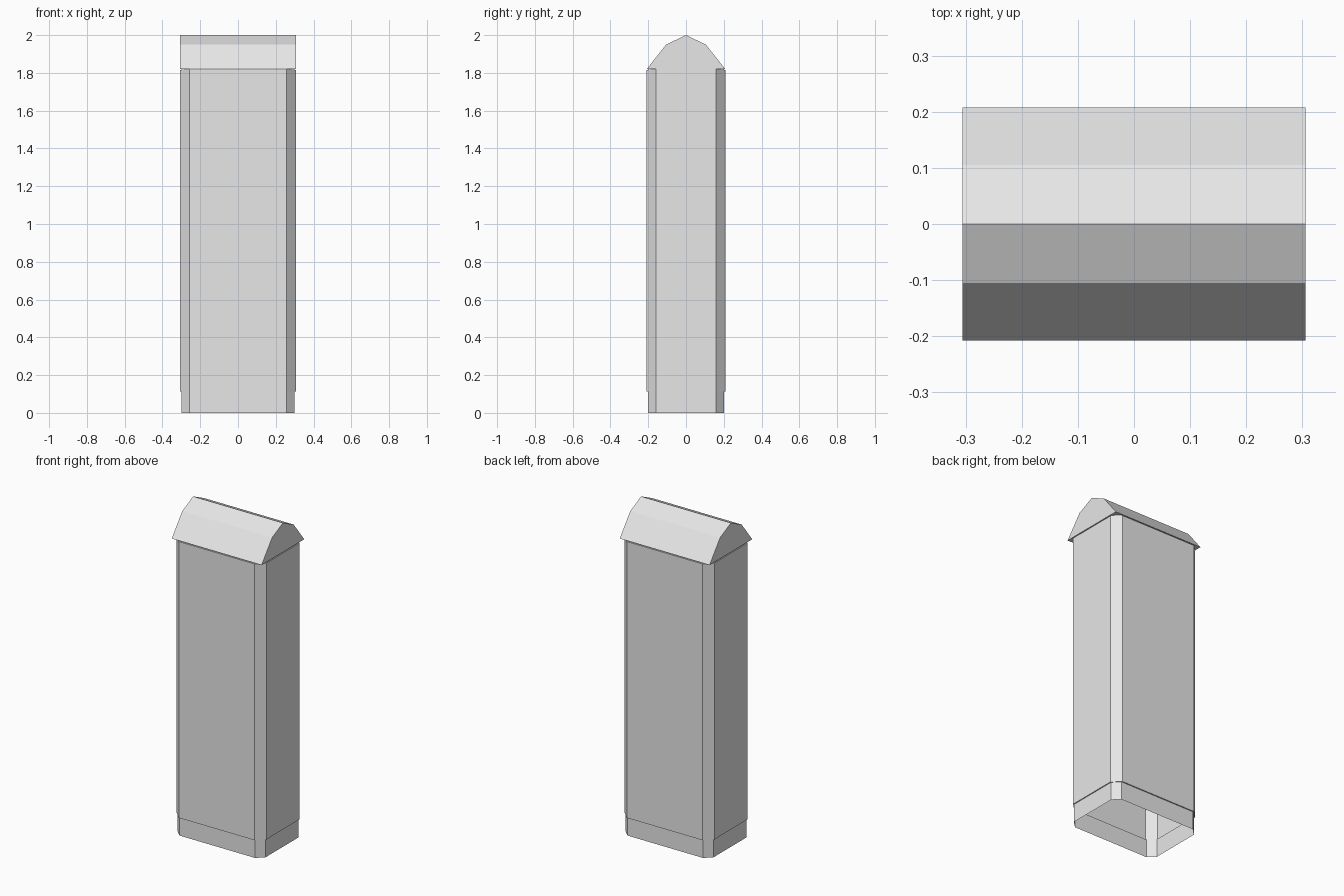
import bpy
import bmesh

cube = bpy.data.objects.get("Cube")
if cube:
    bpy.data.objects.remove(cube, do_unlink=True)

# Single plain grey
grey = bpy.data.materials.new("plain_grey")
grey.use_nodes = True
colour = (0.8, 0.8, 0.8, 1)
grey.diffuse_color = colour
grey.node_tree.nodes["Principled BSDF"].inputs["Base Color"].default_value = colour


def finish(bm, name):
    bmesh.ops.recalc_face_normals(bm, faces=bm.faces)
    mesh = bpy.data.meshes.new(name)
    bm.to_mesh(mesh)
    bm.free()
    mesh.materials.append(grey)
    obj = bpy.data.objects.new(name, mesh)
    bpy.context.collection.objects.link(obj)
    return obj


def loft(bm, rings):
    """Join consecutive closed rings of vertices with quads."""
    for low, high in zip(rings, rings[1:]):
        for i in range(len(low)):
            j = (i + 1) % len(low)
            bm.faces.new((low[i], low[j], high[j], high[i]))


def corner_cut_ring(bm, half_x, half_y, z, cut_x=0.258, cut_y=0.16):
    """Rectangle with its four corners cut off."""
    points = [(half_x, -cut_y), (half_x, cut_y), (cut_x, half_y), (-cut_x, half_y),
              (-half_x, cut_y), (-half_x, -cut_y), (-cut_x, -half_y), (cut_x, -half_y)]
    return [bm.verts.new((x, y, z)) for x, y in points]


# Hollow body, open underneath: recessed foot, main walls, thin recessed neck
INNER, OUTER = (0.3, 0.201), (0.306, 0.208)
bm = bmesh.new()
levels = [(INNER, 0), (INNER, 0.112), (OUTER, 0.112),
          (OUTER, 1.814), (INNER, 1.814), (INNER, 1.82)]
loft(bm, [corner_cut_ring(bm, *size, z) for size, z in levels])
finish(bm, "body")

# Two-pitch roof extruded along x, closed at both gables and underneath
bm = bmesh.new()
half = [(0.208, 1.82), (0.105, 1.95)]
profile = half + [(0, 2)] + [(-y, z) for y, z in reversed(half)]
ends = [[bm.verts.new((x, y, z)) for y, z in profile] for x in (-0.306, 0.306)]
loft(bm, ends)
for end in ends:
    bm.faces.new(end)
finish(bm, "roof")
